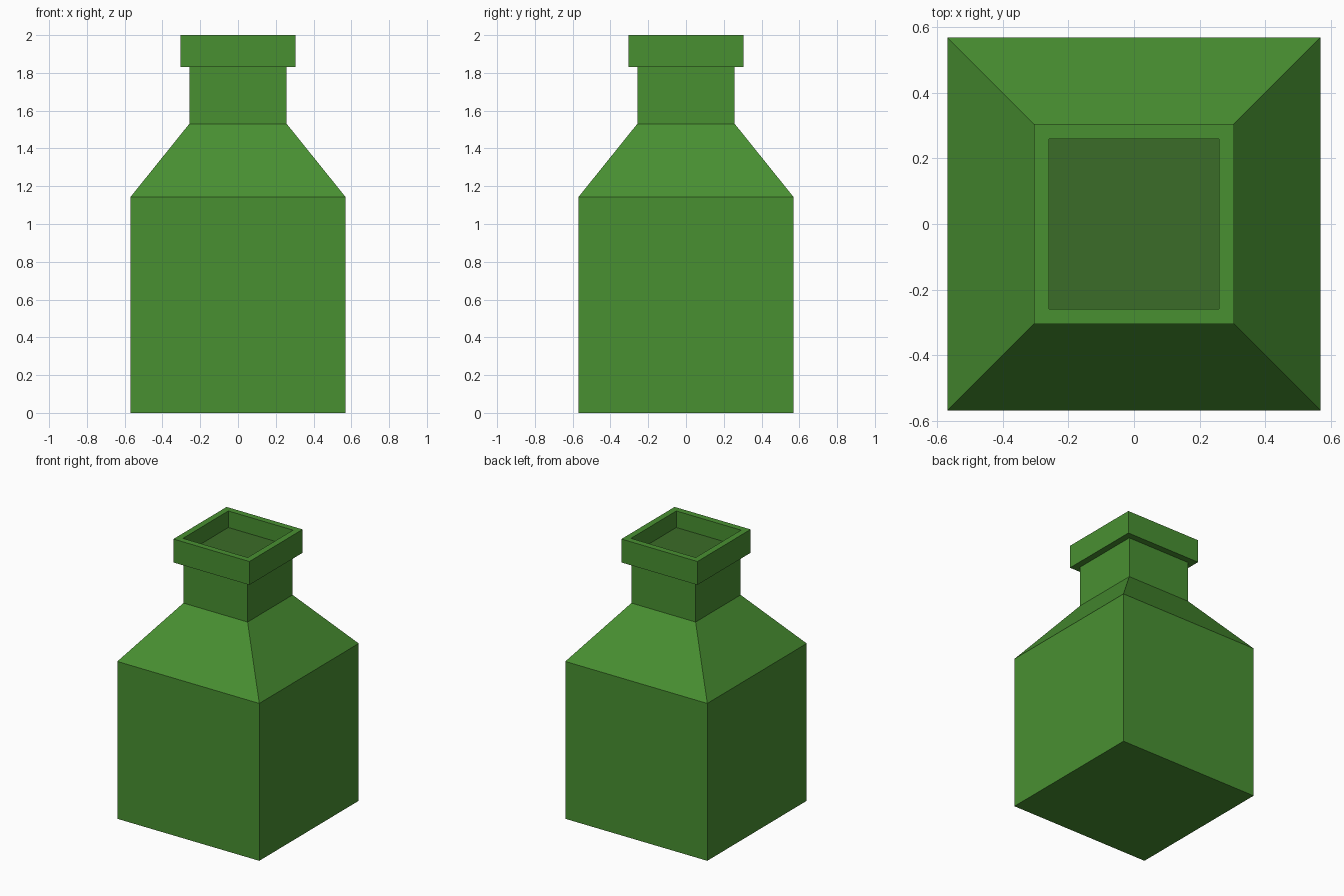
import bpy, bmesh

if "Cube" in bpy.data.objects:
    bpy.data.objects.remove(bpy.data.objects["Cube"])


def material(name, rgb):
    m = bpy.data.materials.new(name)
    m.diffuse_color = (*rgb, 1.0)
    m.use_nodes = True
    m.node_tree.nodes["Principled BSDF"].inputs["Base Color"].default_value = m.diffuse_color
    return m


green = material("bottle green", (0.066, 0.28, 0.031))
dark = material("dark green liquid", (0.043, 0.15, 0.021))

# Half-width and height of each square ring, from the base up and into the mouth
profile = [
    (0.57, 0.0), (0.57, 1.142),      # body
    (0.258, 1.53), (0.258, 1.83),    # shoulder and neck
    (0.305, 1.83), (0.305, 2.0),     # lip
    (0.26, 2.0), (0.26, 1.88),       # mouth recess
]
corners = [(-1, -1), (1, -1), (1, 1), (-1, 1)]

bm = bmesh.new()
rings = [[bm.verts.new((x * w, y * w, z)) for x, y in corners] for w, z in profile]
for low, high in zip(rings, rings[1:]):
    for i in range(4):
        j = (i + 1) % 4
        bm.faces.new((low[i], low[j], high[j], high[i]))

# Base, and liquid surface closing the mouth
bm.faces.new(rings[0][::-1])
surface = bm.faces.new(rings[-1])
surface.material_index = 1

mesh = bpy.data.meshes.new("square_bottle")
bm.to_mesh(mesh)
bm.free()
mesh.materials.append(green)
mesh.materials.append(dark)
bottle = bpy.data.objects.new("square_bottle", mesh)
bpy.context.collection.objects.link(bottle)
